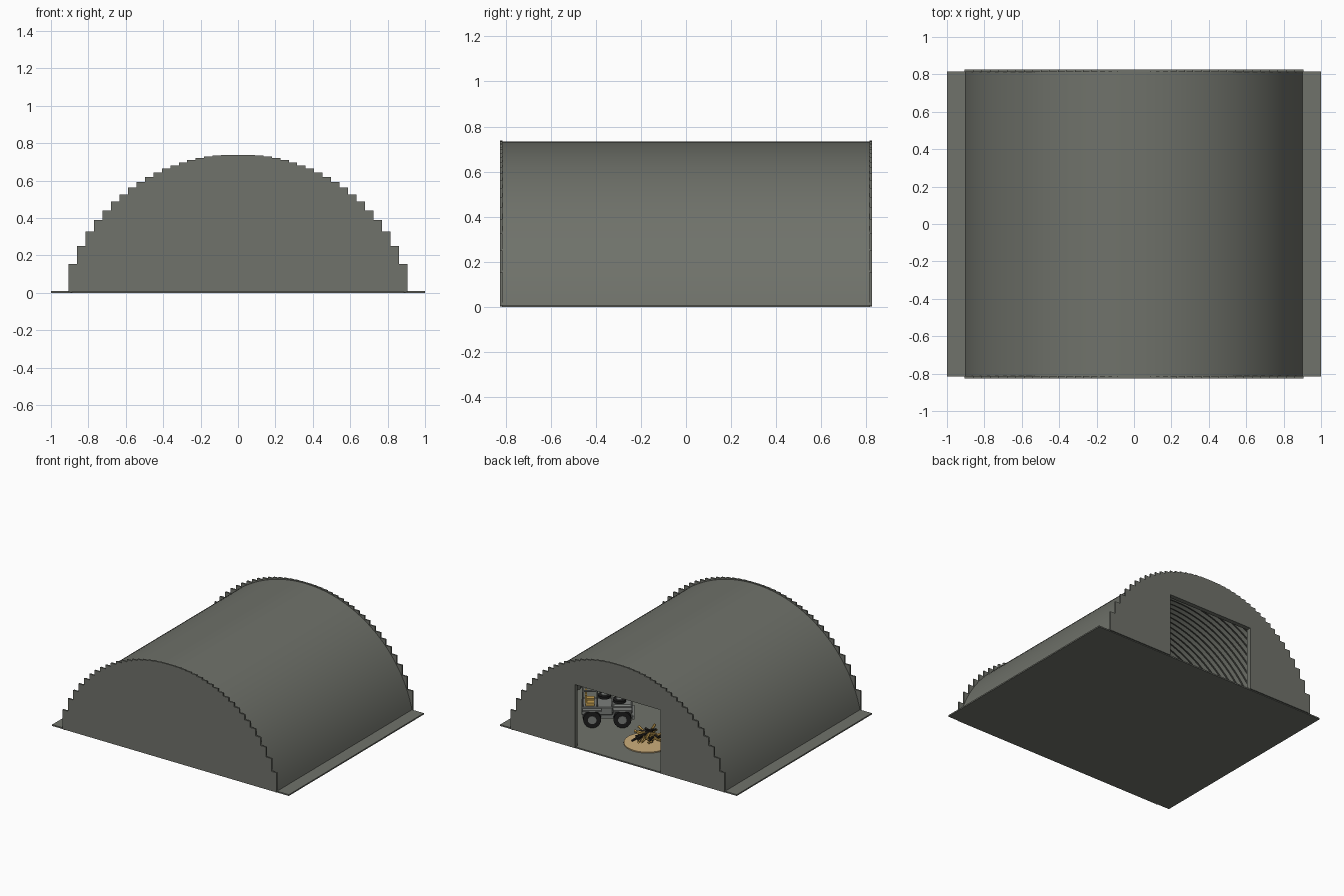
import bpy, bmesh, math, random
from mathutils import Matrix, Vector

if "Cube" in bpy.data.objects:
    bpy.data.objects.remove(bpy.data.objects["Cube"])
random.seed(4)


def material(name, r, g, b):
    m = bpy.data.materials.new(name)
    m.use_nodes = True
    m.diffuse_color = (r, g, b, 1)
    m.node_tree.nodes["Principled BSDF"].inputs["Base Color"].default_value = (r, g, b, 1)
    return m


STEEL = material("olive grey steel", .16, .168, .145)
PAINT = material("vehicle grey", .2, .21, .2)
RUBBER = material("black rubber", .012, .012, .012)
SAND = material("sand", .6, .42, .2)
GOLD = material("golden wood", .55, .34, .08)
CHAR = material("charred wood", .02, .017, .014)


def finish(name, bm, mat, smooth=False, matrix=None):
    if matrix:
        bm.transform(matrix)
    bmesh.ops.recalc_face_normals(bm, faces=bm.faces)
    me = bpy.data.meshes.new(name)
    bm.to_mesh(me)
    bm.free()
    me.materials.append(mat)
    ob = bpy.data.objects.new(name, me)
    bpy.context.collection.objects.link(ob)
    if smooth:
        bpy.ops.object.select_all(action='DESELECT')
        ob.select_set(True)
        bpy.context.view_layer.objects.active = ob
        bpy.ops.object.shade_smooth_by_angle(angle=math.radians(35))
    return ob


def box(name, lo, hi, mat, matrix=None, bevel=0):
    bm = bmesh.new()
    lo, hi = Vector(lo), Vector(hi)
    bmesh.ops.create_cube(bm, size=1, matrix=Matrix.Translation((lo + hi) / 2) @ Matrix.Diagonal((*(hi - lo), 1)))
    if bevel:
        bmesh.ops.bevel(bm, geom=bm.edges[:], offset=bevel, segments=1, affect='EDGES')
    return finish(name, bm, mat, matrix=matrix)


def rod(name, a, b, radius, mat, matrix=None, sides=8):
    a, b = Vector(a), Vector(b)
    bm = bmesh.new()
    place = Matrix.Translation((a + b) / 2) @ (b - a).to_track_quat('Z', 'Y').to_matrix().to_4x4()
    bmesh.ops.create_cone(bm, cap_ends=True, segments=sides, radius1=radius, radius2=radius,
                          depth=(b - a).length, matrix=place)
    return finish(name, bm, mat, smooth=True, matrix=matrix)


# Overall sizes of the arched shed
RADIUS, CENTRE_Z, HALF_LEN = .925, -.19, .825
PLANK, COLUMNS, BASE = .04525, 20, .01
DOOR_COLS, DOOR_TOP = 8, .49


def arch(x):
    return math.sqrt(RADIUS ** 2 - x ** 2) + CENTRE_Z


# Floor slab
box("floor_slab", (-1, -.815, 0), (1, .815, BASE), STEEL)


# End walls with a stepped top, the rear one with a doorway
def end_wall(name, y, thickness, door):
    right = []
    for i in range(COLUMNS):
        h = arch(i * PLANK) + .003
        right += [(i * PLANK, h), ((i + 1) * PLANK, h)]
    right.append((COLUMNS * PLANK, BASE / 2))
    if door:
        d = DOOR_COLS * PLANK
        right += [(d, BASE / 2), (d, DOOR_TOP)]
    outline = right + [(-x, z) for x, z in reversed(right[1:])]
    bm = bmesh.new()
    face = bm.faces.new([bm.verts.new((x, y, z)) for x, z in outline])
    out = bmesh.ops.extrude_face_region(bm, geom=[face])
    bmesh.ops.translate(bm, verts=[v for v in out["geom"] if isinstance(v, bmesh.types.BMVert)],
                        vec=(0, thickness, 0))
    finish(name, bm, STEEL)


end_wall("front_wall", -HALF_LEN, .012, False)
end_wall("rear_wall", HALF_LEN, -.012, True)

# Door frame behind the rear wall
d = DOOR_COLS * PLANK
for side, s in (("left", 1), ("right", -1)):
    xs = sorted((s * d, s * (d + .02)))
    box(side + "_door_post", (xs[0], .79, BASE), (xs[1], .814, DOOR_TOP + .02), STEEL)
box("door_lintel", (-d, .79, DOOR_TOP), (d, .814, DOOR_TOP + .02), STEEL)

# Roof: smooth outside, ringed ribs inside
section = [(RADIUS - .002, HALF_LEN - .001), (RADIUS - .002, -HALF_LEN + .001)]
ribs = 72
for k in range(ribs + 1):
    y = (k / ribs * 2 - 1) * (HALF_LEN - .001)
    section.append((RADIUS - (.024 if k % 2 else .012), y))
start = math.asin((BASE / 2 - CENTRE_Z) / RADIUS)
bm = bmesh.new()
rings = []
for k in range(65):
    t = start + (math.pi - 2 * start) * k / 64
    rings.append([bm.verts.new((r * math.cos(t), y, r * math.sin(t) + CENTRE_Z)) for r, y in section])
for a, b in zip(rings, rings[1:]):
    for j in range(len(section)):
        n = (j + 1) % len(section)
        bm.faces.new((a[j], a[n], b[n], b[j]))
for ring in (rings[0], rings[-1]):
    bm.faces.new(ring)
finish("arched_roof", bm, STEEL, smooth=True)

# Parked open truck, nose along its own +x
CAR = Matrix.Translation((.42, .35, BASE)) @ Matrix.Rotation(math.radians(215), 4, 'Z')


def wheel(name, c, axis, radius, width):
    c, axis = Vector(c), Vector(axis)
    rod(name + "_tyre", c - axis * width / 2, c + axis * width / 2, radius, RUBBER, CAR, 20)
    rod(name + "_hub", c - axis * (width / 2 + .004), c + axis * (width / 2 + .004), radius * .5, PAINT, CAR, 10)


for end, x in (("front", .105), ("rear", -.105)):
    for side, s in (("left", 1), ("right", -1)):
        wheel(f"{end}_{side}", (x, s * .085, .062), (0, 1, 0), .062, .04)
        box(f"{end}_{side}_fender", (x - .065, s * .085 - .025, .126), (x + .065, s * .085 + .025, .136), PAINT, CAR)
box("truck_chassis", (-.17, -.062, .055), (.17, .062, .09), PAINT, CAR)
box("truck_body", (-.18, -.075, .085), (.04, .075, .145), PAINT, CAR, .006)
box("truck_bonnet", (.035, -.06, .085), (.175, .06, .155), PAINT, CAR, .01)
box("front_bumper", (.17, -.09, .06), (.188, .09, .085), PAINT, CAR)
box("windscreen_frame", (.03, -.07, .145), (.038, .07, .185), PAINT, CAR)
wheel("bonnet_spare", (.085, 0, .165), (0, 0, 1), .045, .02)
wheel("deck_spare", (-.02, .01, .195), (0, 0, 1), .045, .02)
for s in (1, -1):
    for x in (-.17, -.07):
        rod("cage_post", (x, s * .065, .14), (x, s * .065, .265), .006, PAINT, CAR)
    rod("cage_rail", (-.17, s * .065, .265), (-.07, s * .065, .265), .006, PAINT, CAR)
    box("seat_base", (-.15, s * .035 - .022, .145), (-.09, s * .035 + .022, .17), GOLD, CAR)
    box("seat_back", (-.155, s * .035 - .022, .17), (-.14, s * .035 + .022, .225), GOLD, CAR)
for x in (-.17, -.07):
    rod("cage_hoop", (x, -.065, .265), (x, .065, .265), .006, PAINT, CAR)

# Round sand bed with a heap of sticks
PIT = Vector((-.01, .478, BASE))
rod("sand_bed", PIT, PIT + Vector((0, 0, .008)), .165, SAND, sides=32)
for k in range(22):
    ang = random.uniform(0, math.tau)
    along = Vector((math.cos(ang), math.sin(ang), random.uniform(-.25, .25))) * random.uniform(.05, .085)
    mid = PIT + Vector((random.uniform(-.045, .045), random.uniform(-.045, .045), .03 + .0025 * k))
    rod("stick", mid - along, mid + along, .009, CHAR if k % 2 else GOLD, sides=6)
